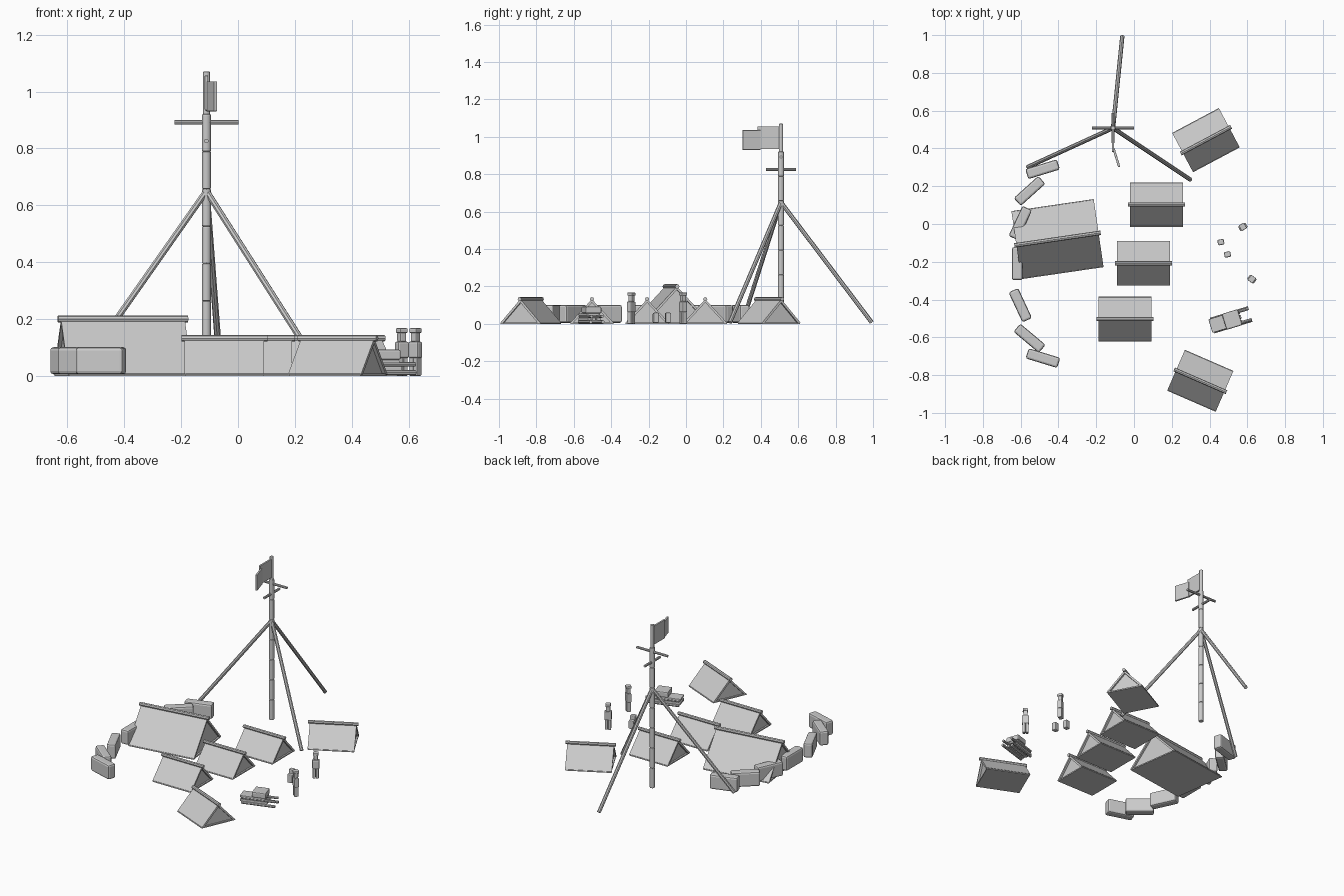
import bpy, bmesh, math
from mathutils import Vector, Matrix

if "Cube" in bpy.data.objects:
    bpy.data.objects.remove(bpy.data.objects["Cube"])

grey = bpy.data.materials.new("plain_grey")
grey.diffuse_color = (0.6, 0.6, 0.6, 1)
grey.use_nodes = True
grey.node_tree.nodes["Principled BSDF"].inputs["Base Color"].default_value = grey.diffuse_color


def finish(name, bm, loc=(0, 0, 0), rot=0.0, bevel=0.0):
    bmesh.ops.recalc_face_normals(bm, faces=bm.faces)
    me = bpy.data.meshes.new(name)
    bm.to_mesh(me)
    bm.free()
    me.materials.append(grey)
    ob = bpy.data.objects.new(name, me)
    bpy.context.collection.objects.link(ob)
    ob.location = loc
    ob.rotation_euler.z = math.radians(rot)
    if bevel:
        mod = ob.modifiers.new("Bevel", 'BEVEL')
        mod.width, mod.segments = bevel, 2
    return ob


def box(name, size, loc, rot=0.0, bevel=0.0, offset=(0, 0, 0)):
    """Box centred at offset in the local frame of loc / rot."""
    bm = bmesh.new()
    bmesh.ops.create_cube(bm, size=1)
    bmesh.ops.scale(bm, vec=size, verts=bm.verts)
    bmesh.ops.translate(bm, vec=offset, verts=bm.verts)
    return finish(name, bm, loc, rot, bevel)


def rod(name, a, b, r, loc=(0, 0, 0), rot=0.0, sides=8, bevel=0.0):
    """Cylinder from a to b."""
    a, b = Vector(a), Vector(b)
    d = b - a
    m = Matrix.Translation((a + b) / 2) @ d.to_track_quat('Z', 'Y').to_matrix().to_4x4()
    bm = bmesh.new()
    bmesh.ops.create_cone(bm, cap_ends=True, segments=sides, radius1=r, radius2=r,
                          depth=d.length, matrix=m)
    return finish(name, bm, loc, rot, bevel)


def prism(name, profile, length, loc, rot):
    """Extrude a (y, z) profile along local x."""
    bm = bmesh.new()
    f = bm.faces.new([bm.verts.new((-length / 2, y, z)) for y, z in profile])
    new = bmesh.ops.extrude_face_region(bm, geom=[f])["geom"]
    bmesh.ops.translate(bm, vec=(length, 0, 0),
                        verts=[v for v in new if isinstance(v, bmesh.types.BMVert)])
    return finish(name, bm, loc, rot)


# Tents: roof panels, recessed end walls, groundsheet and ridge pole
def tent(name, x, y, rot, length, width, height, r):
    w, t = width / 2, 0.016
    loc = (x, y, 0)
    prism(name + "_roof", [(-w, 0.004), (0, height), (w, 0.004), (w - t, 0.004),
                           (0, height - t * height / w), (t - w, 0.004)], length, loc, rot)
    prism(name + "_end_walls", [(-w + t / 2, 0.004), (0, height - t / 2), (w - t / 2, 0.004)],
          length - 0.025, loc, rot)
    box(name + "_groundsheet", (length - 0.005, width - 0.005, 0.008), loc, rot, 0, (0, 0, 0.004))
    p = length / 2 + 0.011
    rod(name + "_ridge_pole", (-p, 0, height), (p, 0, height), r, loc, rot)


tent("large_tent", -0.405, -0.08, 8.3, 0.44, 0.364, 0.20, 0.012)
for i, (x, y, rot) in enumerate([(0.12, 0.103, 0), (0.05, -0.208, 0), (-0.048, -0.503, 0),
                                 (0.381, 0.444, 28), (0.351, -0.83, -23.5)]):
    tent(f"small_tent_{i + 1}", x, y, rot, 0.28, 0.236, 0.132, 0.011)

# Curved wall of sandbags
for i, (x, y, rot) in enumerate([(-0.484, 0.29, 17), (-0.553, 0.175, 42), (-0.602, 0.005, 65),
                                 (-0.618, -0.21, 90), (-0.602, -0.43, -65),
                                 (-0.553, -0.605, -40), (-0.482, -0.71, -17)]):
    box(f"sandbag_{i + 1}", (0.175, 0.056, 0.095), (x, y, 0), rot, 0.011, (0, 0, 0.053))

# Mast in stacked sections, with a thinner top
MX, MY = -0.111, 0.508
for i in range(7):
    rod(f"mast_section_{i + 1}", (MX, MY, i * 0.1315), (MX, MY, (i + 1) * 0.1315), 0.0165,
        bevel=0.004)
rod("mast_top", (MX, MY, 0.915), (MX, MY, 1.07), 0.0125, bevel=0.003)
rod("mast_crossbar_wide", (MX - 0.112, MY, 0.892), (MX + 0.112, MY, 0.892), 0.008)
rod("mast_crossbar_deep", (MX, MY - 0.08, 0.826), (MX, MY + 0.08, 0.826), 0.008)

# Stay poles
for i, foot in enumerate([(-0.062, 0.993, 0.008), (-0.562, 0.302, 0.008), (0.298, 0.235, 0.008)]):
    rod(f"stay_pole_{i + 1}", (MX, MY, 0.65), foot, 0.0115)

# Flag in two panels
box("flag_inner", (0.012, 0.122, 0.122), (MX, MY - 0.065, 0.995), bevel=0.002)
box("flag_outer", (0.012, 0.1, 0.105), (MX + 0.018, MY - 0.158, 0.983), 17, 0.002)

# Two standing figures
for i, (x, y, rot) in enumerate([(0.576, -0.015, 30), (0.624, -0.292, -38)]):
    n, loc = f"figure_{i + 1}", (x, y, 0)
    for s, side in ((-1, "left"), (1, "right")):
        box(f"{n}_{side}_leg", (0.017, 0.026, 0.064), loc, rot, 0.003, (s * 0.0095, 0, 0.032))
    box(n + "_torso", (0.044, 0.03, 0.058), loc, rot, 0.006, (0, 0, 0.091))
    box(n + "_head", (0.026, 0.026, 0.034), loc, rot, 0.005, (0, 0, 0.136))
    box(n + "_hat", (0.032, 0.034, 0.017), loc, rot, 0.004, (0, 0, 0.159))

# Supply cans
for i, (x, y, rot) in enumerate([(0.46, -0.096, 10), (0.495, -0.161, 12)]):
    box(f"supply_can_{i + 1}", (0.034, 0.03, 0.055), (x, y, 0), rot, 0.006, (0, 0, 0.032))

# Loaded sled with runners and pull handles
S, R = (0.505, -0.51, 0), 17
for s, side in ((-1, "left"), (1, "right")):
    rod(f"sled_{side}_runner", (-0.095, s * 0.034, 0.011), (0.115, s * 0.034, 0.011), 0.009, S, R)
    rod(f"sled_{side}_handle", (-0.095, s * 0.03, 0.04), (0.115, s * 0.03, 0.04), 0.008, S, R)
for i in range(3):
    box(f"sled_slat_{i + 1}", (0.17, 0.02, 0.016), S, R, 0.003, (-0.02, (i - 1) * 0.026, 0.025))
box("sled_deck", (0.16, 0.075, 0.012), S, R, 0.003, (-0.025, 0, 0.05))
box("sled_load", (0.088, 0.088, 0.036), S, R, 0.007, (0.015, 0, 0.074))
